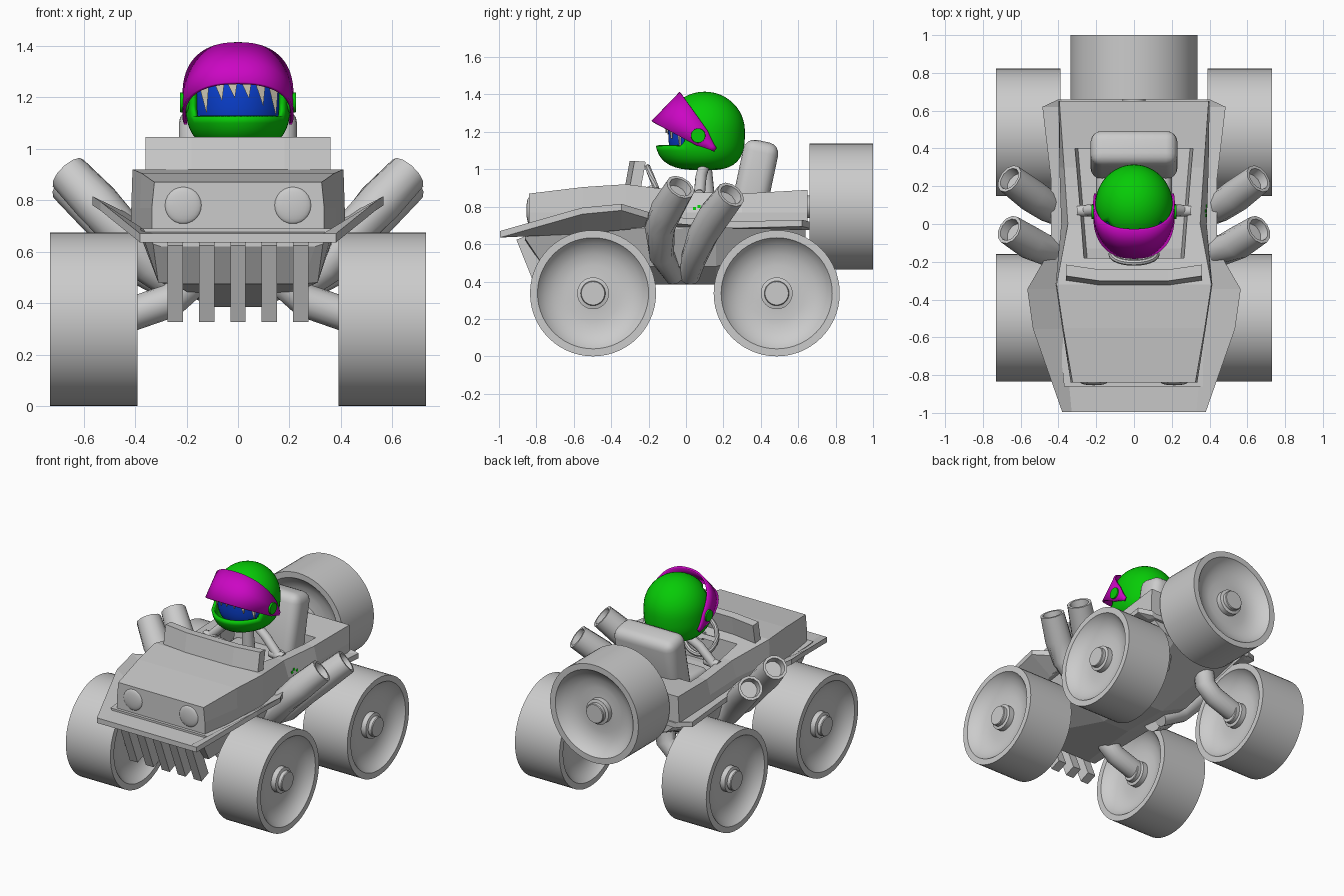
import bpy, bmesh
from math import sin, cos, pi, radians, sqrt, copysign
from mathutils import Vector, Matrix

cube = bpy.data.objects.get("Cube")
if cube:
    bpy.data.objects.remove(cube, do_unlink=True)


def material(name, rgb):
    m = bpy.data.materials.new(name)
    m.use_nodes = True
    m.diffuse_color = (*rgb, 1)
    m.node_tree.nodes["Principled BSDF"].inputs["Base Color"].default_value = (*rgb, 1)
    return m


GREY = material("plain grey", (0.6, 0.6, 0.6))
GREEN = material("helmet green", (0.002, 0.6, 0.002))
MAGENTA = material("visor magenta", (0.6, 0.002, 0.55))
BLUE = material("face blue", (0.003, 0.05, 0.62))
IVORY = material("tooth ivory", (0.65, 0.6, 0.48))
smooth_parts = []


def finish(name, bm, mat, smooth=False):
    bmesh.ops.recalc_face_normals(bm, faces=bm.faces)
    me = bpy.data.meshes.new(name)
    bm.to_mesh(me)
    bm.free()
    ob = bpy.data.objects.new(name, me)
    bpy.context.scene.collection.objects.link(ob)
    me.materials.append(mat)
    if smooth:
        smooth_parts.append(ob)
    return ob


def loft(name, rings, mat, smooth=False, caps=True, closed=True):
    """Bridge a list of equal point rings."""
    bm = bmesh.new()
    vs = [[bm.verts.new(p) for p in r] for r in rings]
    n = len(rings[0])
    for a, b in zip(vs, vs[1:]):
        for i in range(n if closed else n - 1):
            j = (i + 1) % n
            bm.faces.new((a[i], a[j], b[j], b[i]))
    if caps:
        bm.faces.new(vs[0])
        bm.faces.new(vs[-1])
    return finish(name, bm, mat, smooth)


def mirrored(y, half):
    """Full ring at y from a right-hand (x, z) profile."""
    return [(x, y, z) for x, z in half] + [(-x, y, z) for x, z in reversed(half)]


def tube(name, path, radii, sides=16, hollow=False, mat=GREY):
    pts = [Vector(p) for p in path]
    frames = []
    for i, p in enumerate(pts):
        d = pts[min(i + 1, len(pts) - 1)] - pts[max(i - 1, 0)]
        frames.append((p, radii[i], d.normalized()))
    if hollow:
        p, r, d = frames[-1]
        frames += [(p, r * 0.78, d), (p - d * 0.05, r * 0.7, d)]
    rings = []
    for p, r, d in frames:
        q = d.to_track_quat('Z', 'Y')
        rings.append([p + q @ Vector((r * cos(2 * pi * k / sides), r * sin(2 * pi * k / sides), 0))
                      for k in range(sides)])
    return loft(name, rings, mat, smooth=True)


def box(name, loc, size, rot=(0, 0, 0), mat=GREY, bevel=0):
    bm = bmesh.new()
    bmesh.ops.create_cube(bm, size=1)
    bmesh.ops.scale(bm, vec=size, verts=bm.verts)
    if bevel:
        bmesh.ops.bevel(bm, geom=bm.edges[:], offset=bevel, segments=4, profile=0.5, affect='EDGES')
    ob = finish(name, bm, mat, bool(bevel))
    ob.location, ob.rotation_euler = loc, rot
    return ob


# Wheels: one lathed profile with a dished face on both sides
half = [(0.001, .168), (.062, .168), (.066, .163), (.066, .14), (.085, .135), (.085, .1),
        (.15, .095), (.21, .105), (.26, .13), (.29, .16), (.297, .17), (.337, .17)]
profile = half + [(r, -a) for r, a in reversed(half)]


def wheel(name, loc, along_y=False):
    rings = []
    for r, a in profile:
        angles = [2 * pi * k / 56 for k in range(56)]
        rings.append([(r * cos(t), a, r * sin(t)) if along_y else (a, r * cos(t), r * sin(t))
                      for t in angles])
    ob = loft(name, rings, GREY, smooth=True)
    ob.location = loc


for side, s in (("left", 1), ("right", -1)):
    for end, y in (("front", -.497), ("rear", .485)):
        wheel(f"{end}_wheel_{side}", (s * .56, y, .337))
        tube(f"{end}_axle_arm_{side}",
             [(s * x, y, z) for x, z in ((.52, .335), (.42, .355), (.26, .41), (.19, .47), (.17, .6))],
             [.066] * 5)
wheel("spare_wheel", (0, .83, .8), along_y=True)
tube("spare_mount", [(0, .55, .8), (0, .8, .8)], [.06, .06])

# Upper body shell with sloped shoulders, and the cockpit cut out of it
stations = [(-.84, .325, .87, .335), (-.55, .375, .905, .38), (-.32, .41, .92, .415), (0, .35, .88, .385),
            (.3, .37, .87, .395), (.65, .395, .89, .4)]
body = loft("upper_body", [mirrored(y, [(w, z), (b, .77), (b, .68)]) for y, w, z, b in stations], GREY)
cutter = loft("cockpit_cutter", [mirrored(y, [(w, 1.1), (w - .05, .6)])
                                 for y, w in ((-.18, .285), (.4, .335))], GREY)
cutter.hide_render = True
cutter.hide_set(True)
cut = body.modifiers.new("cockpit", 'BOOLEAN')
cut.operation, cut.solver, cut.object = 'DIFFERENCE', 'EXACT', cutter

# Fender plate: flat middle with upswept edges
plate = [(-.995, .33, .67, .38, .67), (-.555, .37, .69, .535, .795), (-.345, .41, .71, .565, .815),
         (-.13, .39, .73, .44, .75), (.24, .39, .72, .44, .72), (.62, .4, .71, .485, .73),
         (.66, .38, .71, .4, .72)]
loft("fender_plate", [mirrored(y, [(a, za), (b, zb), (b, zb - .035), (a, za - .035)])
                      for y, a, za, b, zb in plate], GREY)

# Lower hull
hull = [(-.86, .37, .33, .63, .3, .62), (-.76, .38, .31, .48, .25, .475), (-.18, .39, .3, .48, .1, .385),
        (.16, .39, .3, .48, .1, .385), (.64, .38, .3, .62, .2, .58)]
loft("lower_hull", [mirrored(y, [(t, .69), (m, mz), (b, bz)]) for y, t, m, mz, b, bz in hull], GREY)

# Grille bars and headlights
for i in range(-2, 3):
    box(f"grille_bar_{i + 3}", (i * .122, -.81, .49), (.06, .08, .32), (radians(22), 0, 0))
for side, s in (("left", 1), ("right", -1)):
    bm = bmesh.new()
    bmesh.ops.create_uvsphere(bm, u_segments=24, v_segments=12, radius=.072)
    bmesh.ops.scale(bm, vec=(1, .22, 1), verts=bm.verts)
    finish(f"headlight_{side}", bm, GREY, True).location = (s * .213, -.838, .78)

# Exhaust pipes, two per side
for side, s in (("left", 1), ("right", -1)):
    for which, path in (("front", [(.2, -.06, .43), (.35, -.13, .54), (.46, -.14, .69), (.55, -.1, .79), (.66, -.03, .905)]),
                        ("rear", [(.2, .02, .43), (.35, .04, .52), (.45, .09, .65), (.54, .15, .75), (.66, .24, .865)])):
        tube(f"{which}_exhaust_{side}", [(s * x, y, z) for x, y, z in path],
             [.055, .068, .082, .088, .08], sides=12, hollow=True)

# Windscreen strip
rings = []
for t in (-1, -.5, .5, 1):
    x, y = .36 * t, -.34 + .035 * t * t
    rings.append([(x, y, .88), (x, y + .03, 1.045), (x, y + .09, 1.04), (x, y + .06, .88)])
loft("windscreen", rings, GREY)

# Seat, steering wheel and support struts
box("seat_back", (0, .365, .93), (.46, .19, .45), (radians(-12), 0, 0), bevel=.06)
box("seat_base", (0, .2, .76), (.4, .34, .1), bevel=.04)
ring = [(.12 * cos(2 * pi * k / 24), 0, .12 * sin(2 * pi * k / 24)) for k in range(25)]
tilt = Matrix.Translation((0, -.16, .9)) @ Matrix.Rotation(radians(22), 4, 'X')
tube("steering_wheel", [tilt @ Vector(p) for p in ring], [.016] * 25, sides=8)
box("steering_spoke", (0, -.16, .9), (.22, .015, .03), (radians(22), 0, 0))
tube("steering_column", [(0, -.16, .9), (0, -.3, .84)], [.025, .025], sides=10)
tube("neck", [(0, .12, .74), (0, .1, 1.04)], [.045, .035])
for side, s in (("left", 1), ("right", -1)):
    tube(f"strut_{side}", [(s * .05, .1, 1.03), (s * .16, .08, .96), (s * .27, .07, .85)], [.03] * 3, 12)
    tube(f"strut_end_{side}", [(s * .2, .07, .87), (s * .3, .07, .86)], [.03, .03], 12)

# Helmet: dome with a boxier lower half, face opening and forward chin
CENTRE = Vector((0, .1, 1.205))


def dome(name, size, mat, opening):
    bm = bmesh.new()
    bmesh.ops.create_uvsphere(bm, u_segments=48, v_segments=24, radius=1)
    if opening:
        gone = []
        for f in bm.faces:
            c = f.calc_center_median().normalized()
            if sin(radians(-22)) < c.z < sin(radians(37)) and -c.y > .5 * sqrt(c.x ** 2 + c.y ** 2):
                gone.append(f)
        bmesh.ops.delete(bm, geom=gone, context='FACES')
    for v in bm.verts:
        s, flat = v.co.z, sqrt(v.co.x ** 2 + v.co.y ** 2)
        if s < 0 and flat > .01:
            k = (1 - min(1, abs(s)) ** 3) ** (1 / 3) / flat
            v.co.x *= k
            v.co.y *= k
        if opening and s < -.3 and v.co.y < 0:
            v.co.y *= 1.24
        v.co = CENTRE + Vector([a * b for a, b in zip(v.co, size)])
    return finish(name, bm, mat, True)


shell = dome("helmet_shell", (.205, .215, .21), GREEN, True)
wall = shell.modifiers.new("wall", 'SOLIDIFY')
wall.thickness, wall.offset = .02, -1
dome("face", (.183, .195, .185), BLUE, False)


def soft(value, power):
    return copysign(abs(value) ** power, value)


# Raised visor band with squared-off curve and rounded ends, and its pivots
rings = []
for k in range(41):
    a = radians(-105 + 210 * k / 40)
    c, x = soft(cos(a), .8), .21 * soft(sin(a), .85)
    low = Vector((x, .06 - .24 * c, 1.125 + .13 * c))
    top = Vector((x, .12 - .15 * c, 1.2 + .21 * c))
    pinch = .3 * max(0, -c) / .35
    rings.append([low.lerp(top, pinch), low.lerp(top, .5), top.lerp(low, pinch)])
visor = loft("visor", rings, MAGENTA, smooth=True, caps=False, closed=False)
thick = visor.modifiers.new("thickness", 'SOLIDIFY')
thick.thickness, thick.offset = .012, 0
for side, s in (("left", 1), ("right", -1)):
    tube(f"visor_pivot_{side}", [(s * .18, .065, 1.18), (s * .225, .065, 1.18)], [.042, .038], 24, mat=GREEN)

# Flat pointed teeth hanging in front of the face
for i, (x, tip) in enumerate([(-.13, 1.135), (-.07, 1.185), (-.02, 1.195), (.035, 1.195), (.09, 1.165), (.14, 1.125)]):
    y = .088 - .198 * sqrt(1 - (x / .185) ** 2)
    slant = .9 * x / .2
    shape = [(x - .026, 1.265), (x + .018, 1.265), (x + .008, tip)]
    loft(f"tooth_{i + 1}", [[(px, y + d + slant * (px - x), pz) for px, pz in shape] for d in (0, .009)], IVORY)

# Small green marks on the left shoulder
for i, (y, z) in enumerate(((.045, .79), (.07, .8), (.095, .785))):
    box(f"shoulder_mark_{i + 1}", (.386 - (z - .77) * .3, y, z), (.008, .016, .016), (0, radians(-17), 0), GREEN)

# Smooth shading with crisp edges on the round parts
bpy.ops.object.select_all(action='DESELECT')
for ob in smooth_parts:
    ob.select_set(True)
bpy.context.view_layer.objects.active = smooth_parts[0]
bpy.ops.object.shade_smooth_by_angle(angle=radians(38))
